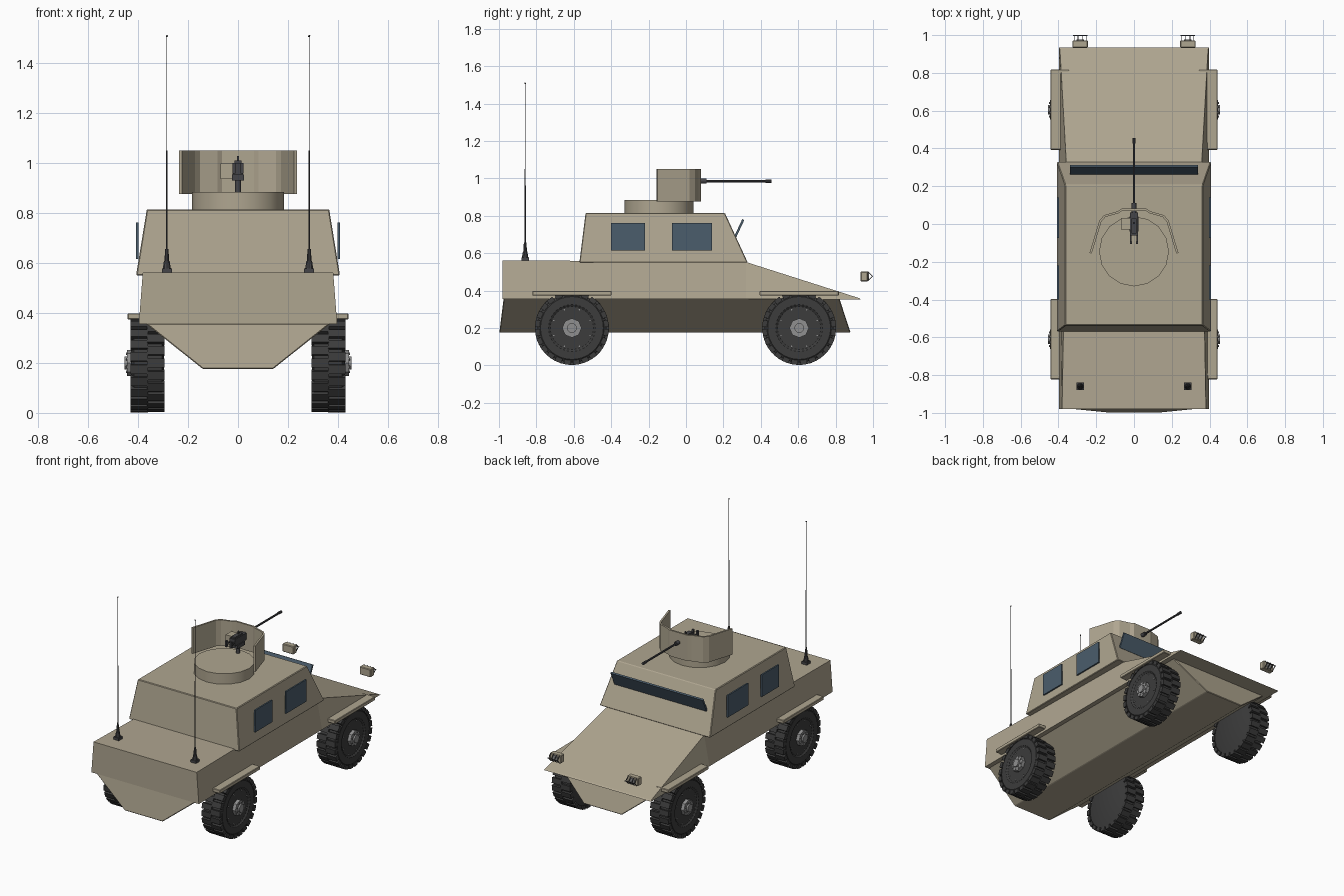
import bpy, bmesh
from math import pi, sin, cos, radians
from mathutils import Matrix, Vector

if "Cube" in bpy.data.objects:
    bpy.data.objects.remove(bpy.data.objects["Cube"])


def material(name, rgb):
    m = bpy.data.materials.new(name)
    m.diffuse_color = (*rgb, 1)
    m.use_nodes = True
    m.node_tree.nodes["Principled BSDF"].inputs["Base Color"].default_value = m.diffuse_color
    return m


TAN = material("tan_paint", (0.43, 0.38, 0.28))
GLASS = material("dark_glass", (0.07, 0.11, 0.15))
RUBBER = material("rubber", (0.045, 0.045, 0.045))
STEEL = material("steel", (0.28, 0.28, 0.28))
GUN = material("gunmetal", (0.06, 0.06, 0.065))
AXES = {"x": Matrix.Rotation(pi / 2, 4, "Y"), "y": Matrix.Rotation(-pi / 2, 4, "X"), "z": Matrix.Identity(4)}


def finish(name, bm, mat, bevel=0, smooth=False):
    bmesh.ops.recalc_face_normals(bm, faces=bm.faces)
    me = bpy.data.meshes.new(name)
    bm.to_mesh(me)
    bm.free()
    me.materials.append(mat)
    ob = bpy.data.objects.new(name, me)
    bpy.context.collection.objects.link(ob)
    if bevel:
        mod = ob.modifiers.new("bevel", "BEVEL")
        mod.width, mod.segments = bevel, 1
    if smooth:
        bpy.ops.object.select_all(action="DESELECT")
        ob.select_set(True)
        bpy.context.view_layer.objects.active = ob
        bpy.ops.object.shade_smooth_by_angle(angle=radians(35))
    return ob


def add_box(bm, lo, hi, mtx=Matrix.Identity(4)):
    lo, hi = Vector(lo), Vector(hi)
    m = mtx @ Matrix.Translation((lo + hi) / 2) @ Matrix.Diagonal((*(hi - lo), 1))
    bmesh.ops.create_cube(bm, size=1, matrix=m)


def box(name, lo, hi, mat, bevel=0, mtx=Matrix.Identity(4)):
    bm = bmesh.new()
    add_box(bm, lo, hi, mtx)
    return finish(name, bm, mat, bevel)


def add_cyl(bm, start, length, r, axis="z", n=12, r2=None):
    m = Matrix.Translation(start) @ AXES[axis] @ Matrix.Translation((0, 0, length / 2))
    bmesh.ops.create_cone(bm, cap_ends=True, segments=n, radius1=r,
                          radius2=r if r2 is None else r2, depth=abs(length), matrix=m)


def cyl(name, start, length, r, mat, axis="z", n=12, r2=None):
    bm = bmesh.new()
    add_cyl(bm, start, length, r, axis, n, r2)
    return finish(name, bm, mat, smooth=True)


def loft(name, sections, mat, bevel=0):
    bm = bmesh.new()
    rings = [[bm.verts.new(p) for p in s] for s in sections]
    for a, b in zip(rings, rings[1:]):
        for i in range(len(a)):
            j = (i + 1) % len(a)
            bm.faces.new((a[i], a[j], b[j], b[i]))
    bm.faces.new(rings[0])
    bm.faces.new(rings[-1])
    return finish(name, bm, mat, bevel)


def trapezoid(y_low, y_high, w_low, w_high, z_low, z_high):
    return [(-w_low, y_low, z_low), (w_low, y_low, z_low), (w_high, y_high, z_high), (-w_high, y_high, z_high)]


# Hull: V-shaped belly, upper body with sloping hood, cabin
loft("lower_hull", [trapezoid(-0.998, -0.975, 0.14, 0.37, 0.175, 0.358),
                    trapezoid(0.88, 0.82, 0.14, 0.37, 0.175, 0.358)], TAN, 0.004)
loft("upper_hull", [trapezoid(-0.98, -0.98, 0.397, 0.381, 0.355, 0.562),
                    trapezoid(0.32, 0.32, 0.397, 0.358, 0.355, 0.553),
                    trapezoid(0.935, 0.925, 0.397, 0.392, 0.353, 0.36)], TAN)
loft("cabin", [trapezoid(-0.57, -0.537, 0.408, 0.365, 0.55, 0.815),
               trapezoid(0.33, 0.208, 0.408, 0.365, 0.55, 0.815)], TAN, 0.004)

# Windows
for s, side in ((-1, "left"), (1, "right")):
    for y0, y1, pos in ((-0.40, -0.22, "rear"), (-0.075, 0.14, "front")):
        box(f"{side}_{pos}_window", (s * 0.403 - 0.005, y0, 0.615), (s * 0.403 + 0.005, y1, 0.762), GLASS)
tilt = Matrix.Translation((0, 0.285, 0.734)) @ Matrix.Rotation(radians(-25), 4, "X")
box("windscreen", (-0.34, -0.006, -0.05), (0.34, 0.006, 0.05), GLASS, 0, tilt)

# Turret ring and open gun shield
cyl("turret_ring", (0, -0.145, 0.81), 0.075, 0.185, TAN, n=16)
half = [(0.23, -0.155), (0.178, 0.015), (0.155, 0.042), (0.085, 0.062), (0.065, 0.075)]
outer = half + [(-x, y) for x, y in reversed(half)]
bm = bmesh.new()
low = [bm.verts.new((x, y, 0.877)) for x, y in outer]
high = [bm.verts.new((x, y, 1.05)) for x, y in outer]
for i in range(len(outer) - 1):
    bm.faces.new((low[i], low[i + 1], high[i + 1], high[i]))
shield = finish("gun_shield", bm, TAN)
mod = shield.modifiers.new("thickness", "SOLIDIFY")
mod.thickness, mod.offset = 0.012, 0

# Machine gun
bm = bmesh.new()
add_box(bm, (-0.02, -0.06, 0.955), (0.02, 0.06, 1.0))
add_box(bm, (-0.014, -0.05, 1.0), (0.014, 0.03, 1.01))
add_box(bm, (-0.004, 0.0, 1.01), (0.004, 0.01, 1.028))
add_box(bm, (-0.025, -0.04, 0.93), (0.025, 0.04, 0.955))
add_cyl(bm, (0, 0, 0.88), 0.055, 0.012)
for s in (-1, 1):
    add_box(bm, (s * 0.016 - 0.004, -0.092, 0.974), (s * 0.016 + 0.004, -0.06, 0.982))
    add_box(bm, (s * 0.016 - 0.006, -0.105, 0.958), (s * 0.016 + 0.006, -0.092, 1.0))
add_cyl(bm, (0, 0.05, 0.985), 0.06, 0.013, "y")
add_cyl(bm, (0, 0.06, 0.985), 0.37, 0.0065, "y", 8)
add_cyl(bm, (0, 0.425, 0.985), 0.031, 0.009, "y", 8)
finish("machine_gun", bm, GUN)
box("ammunition_box", (-0.07, -0.03, 0.937), (-0.022, 0.032, 0.998), TAN)

# Wheel: lathed tyre with staggered tread blocks
TYRE = [(-0.065, 0.0), (-0.065, 0.165), (-0.057, 0.185), (0.055, 0.185), (0.067, 0.168),
        (0.067, 0.125), (0.06, 0.115), (0.06, 0.0)]


def wheel(name, s, y):
    place = Matrix.Translation((s * 0.362, y, 0.2)) @ Matrix.Diagonal((s, 1, 1, 1))
    bm = bmesh.new()
    prof = [bm.verts.new((x, 0, r)) for x, r in TYRE]
    edges = [bm.edges.new(p) for p in zip(prof, prof[1:])]
    bmesh.ops.spin(bm, geom=prof + edges, cent=(0, 0, 0), axis=(1, 0, 0), angle=2 * pi, steps=36)
    bmesh.ops.remove_doubles(bm, verts=bm.verts, dist=0.0005)
    bm.transform(place)
    finish(name + "_tyre", bm, RUBBER, smooth=True)
    bm = bmesh.new()
    for i in range(24):
        for x0, x1, off in ((-0.068, 0.002, 0), (-0.002, 0.068, 0.5)):
            turn = Matrix.Rotation((i + off) * 2 * pi / 24, 4, "X")
            add_box(bm, (x0, -0.018, 0.172), (x1, 0.018, 0.197), turn)
    bm.transform(place)
    finish(name + "_tread", bm, RUBBER)
    bm = bmesh.new()
    add_cyl(bm, (0.055, 0, 0), 0.027, 0.052, "x", 8)
    add_cyl(bm, (0.08, 0, 0), 0.013, 0.026, "x", 12)
    for i in range(8):
        a = (i + 0.5) * pi / 4
        add_cyl(bm, (0.058, 0.105 * cos(a), 0.105 * sin(a)), 0.006, 0.004, "x", 6)
        add_cyl(bm, (0.08, 0.039 * cos(a), 0.039 * sin(a)), 0.007, 0.006, "x", 6)
    bm.transform(place)
    finish(name + "_hub", bm, STEEL)


for s, side in ((-1, "left"), (1, "right")):
    for y, pos in ((-0.61, "rear"), (0.605, "front")):
        wheel(f"{side}_{pos}_wheel", s, y)
        xs = sorted((s * 0.345, s * 0.442))
        box(f"{side}_{pos}_fender", (xs[0], y - 0.212, 0.374), (xs[1], y + 0.212, 0.398), TAN, 0.003)

    # Headlight with wire guard
    x = s * 0.285
    box(f"{side}_headlight", (x - 0.041, 0.933, 0.449), (x + 0.041, 0.972, 0.502), TAN, 0.004)
    cyl(f"{side}_headlight_lens", (x, 0.968, 0.476), 0.01, 0.02, STEEL, "y", 16)
    bm = bmesh.new()
    for dx in (-0.032, -0.011, 0.011, 0.032):
        for k in (-1, 1):
            bar = Matrix.Translation((x + dx, 0.984, 0.476 + k * 0.013)) @ Matrix.Rotation(-k * radians(46), 4, "X")
            add_box(bm, (-0.0018, -0.018, -0.0018), (0.0018, 0.018, 0.0018), bar)
    add_box(bm, (x - 0.038, 0.996, 0.474), (x + 0.038, 1.0, 0.478))
    finish(f"{side}_headlight_guard", bm, GUN)

    # Whip antenna
    y = -0.86
    bm = bmesh.new()
    add_box(bm, (x - 0.02, y - 0.02, 0.56), (x + 0.02, y + 0.02, 0.578))
    add_cyl(bm, (x, y, 0.578), 0.03, 0.017, n=10, r2=0.012)
    add_cyl(bm, (x, y, 0.606), 0.05, 0.01, n=10, r2=0.007)
    add_cyl(bm, (x, y, 0.65), 0.4, 0.004, n=6, r2=0.003)
    add_cyl(bm, (x, y, 1.04), 0.47, 0.002, n=6, r2=0.0012)
    bmesh.ops.create_icosphere(bm, subdivisions=1, radius=0.005, matrix=Matrix.Translation((x, y, 1.508)))
    finish(f"{side}_antenna", bm, GUN)
